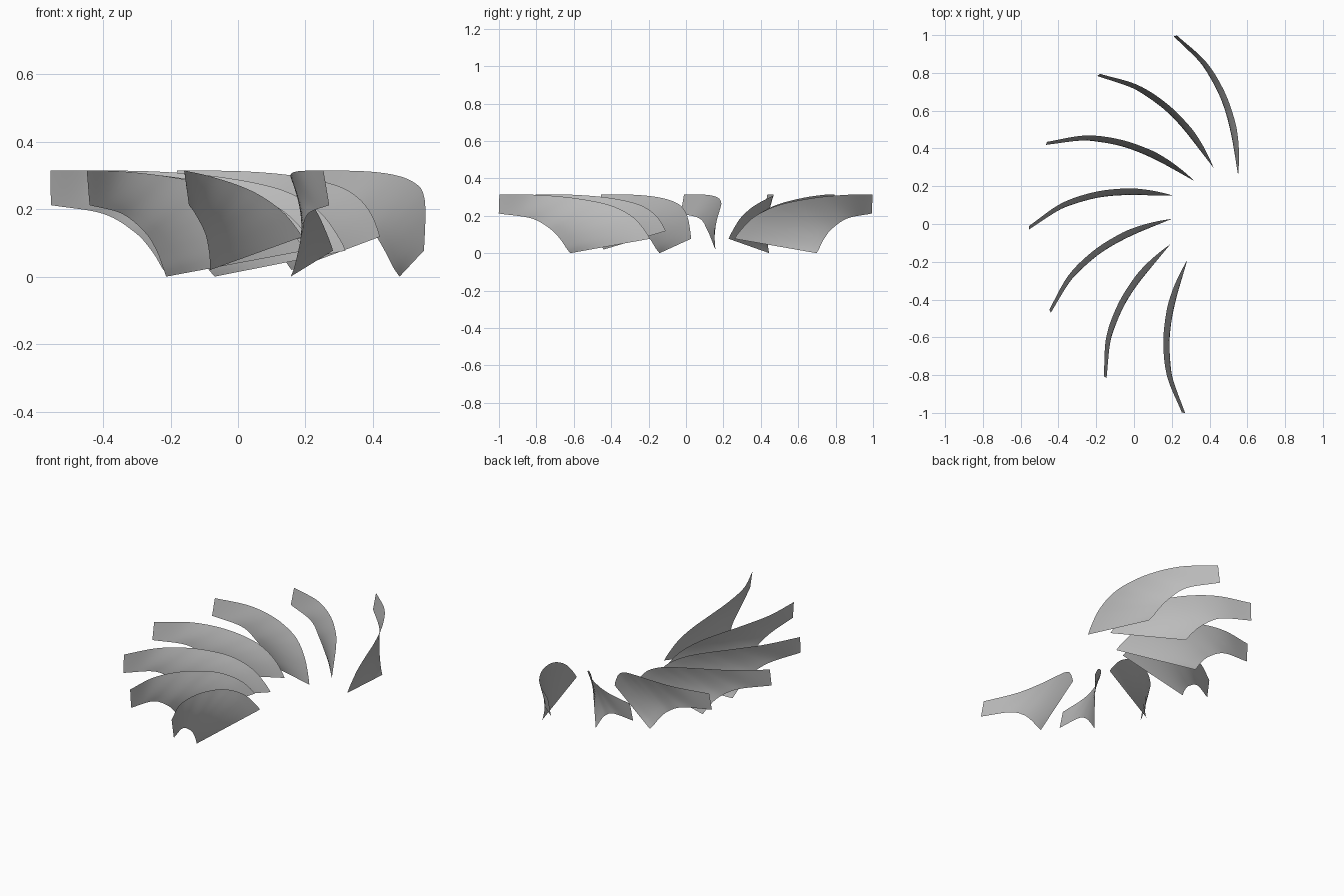
import bpy, bmesh
from math import cos, sin, radians
from mathutils import Vector

cube = bpy.data.objects.get("Cube")
if cube:
    bpy.data.objects.remove(cube, do_unlink=True)

metal = bpy.data.materials.new("grey_metal")
metal.use_nodes = True
GREY = (0.5, 0.5, 0.5, 1)
metal.diffuse_color = GREY
metal.node_tree.nodes["Principled BSDF"].inputs["Base Color"].default_value = GREY

# Blade edges from inlet to rim: radius, sweep back from the rim in degrees, height
HUB = [(.27, 31.5, .077), (.293, 30.5, .112), (.36, 27.7, .185), (.45, 24.3, .238),
       (.55, 20.4, .271), (.70, 14.4, .298), (.86, 7.8, .312), (1.0235, 0, .315)]
SHROUD = [(.696, 14.5, 0), (.71, 13.0, .027), (.735, 11.1, .075), (.78, 8.7, .13),
          (.87, 5.3, .186), (1.0235, -1, .212)]
AXIS = Vector((.468, .003, 0))
STEP = 360 / 14
COLUMNS, ROWS = 40, 8


def place(point, rim_angle):
    r, sweep, z = point
    a = radians(rim_angle - sweep)
    return AXIS + Vector((r * cos(a), r * sin(a), z))


def smooth_path(points, rim_angle):
    """Dense Catmull-Rom path through the points, with running length."""
    p = [place(q, rim_angle) for q in points]
    p = [p[0] * 2 - p[1]] + p + [p[-1] * 2 - p[-2]]
    path = []
    for a, b, c, d in zip(p, p[1:], p[2:], p[3:]):
        for i in range(16):
            t = i / 16
            path.append(b + (c - a) * (t / 2) + (a * 2 - b * 5 + c * 4 - d) * (t * t / 2)
                        + (b * 3 - a - c * 3 + d) * (t ** 3 / 2))
    path.append(p[-2])
    length = [0]
    for a, b in zip(path, path[1:]):
        length.append(length[-1] + (b - a).length)
    return path, length


def sample(path, length, u):
    s = u * length[-1]
    for i in range(1, len(path)):
        if length[i] >= s:
            t = (s - length[i - 1]) / (length[i] - length[i - 1])
            return path[i - 1].lerp(path[i], t)
    return path[-1]


def make_blade(name, rim_angle, start):
    """Ruled sheet between the hub edge and the shroud edge."""
    hub, shroud = smooth_path(HUB, rim_angle), smooth_path(SHROUD, rim_angle)
    bm = bmesh.new()
    grid = []
    for i in range(COLUMNS + 1):
        u = start + (1 - start) * i / COLUMNS
        top, bottom = sample(*hub, u), sample(*shroud, u)
        grid.append([bm.verts.new(top.lerp(bottom, j / ROWS)) for j in range(ROWS + 1)])
    for left, right in zip(grid, grid[1:]):
        for j in range(ROWS):
            bm.faces.new((left[j], left[j + 1], right[j + 1], right[j])).smooth = True
    mesh = bpy.data.meshes.new(name)
    bm.to_mesh(mesh)
    bm.free()
    mesh.materials.append(metal)
    bpy.context.collection.objects.link(bpy.data.objects.new(name, mesh))


# Full blades alternate with slightly trimmed splitter blades
for n in range(7):
    kind, start = ("splitter_blade", .055) if n % 2 else ("full_blade", 0)
    make_blade(f"{kind}_{n + 1}", 103.6 + n * STEP, start)
